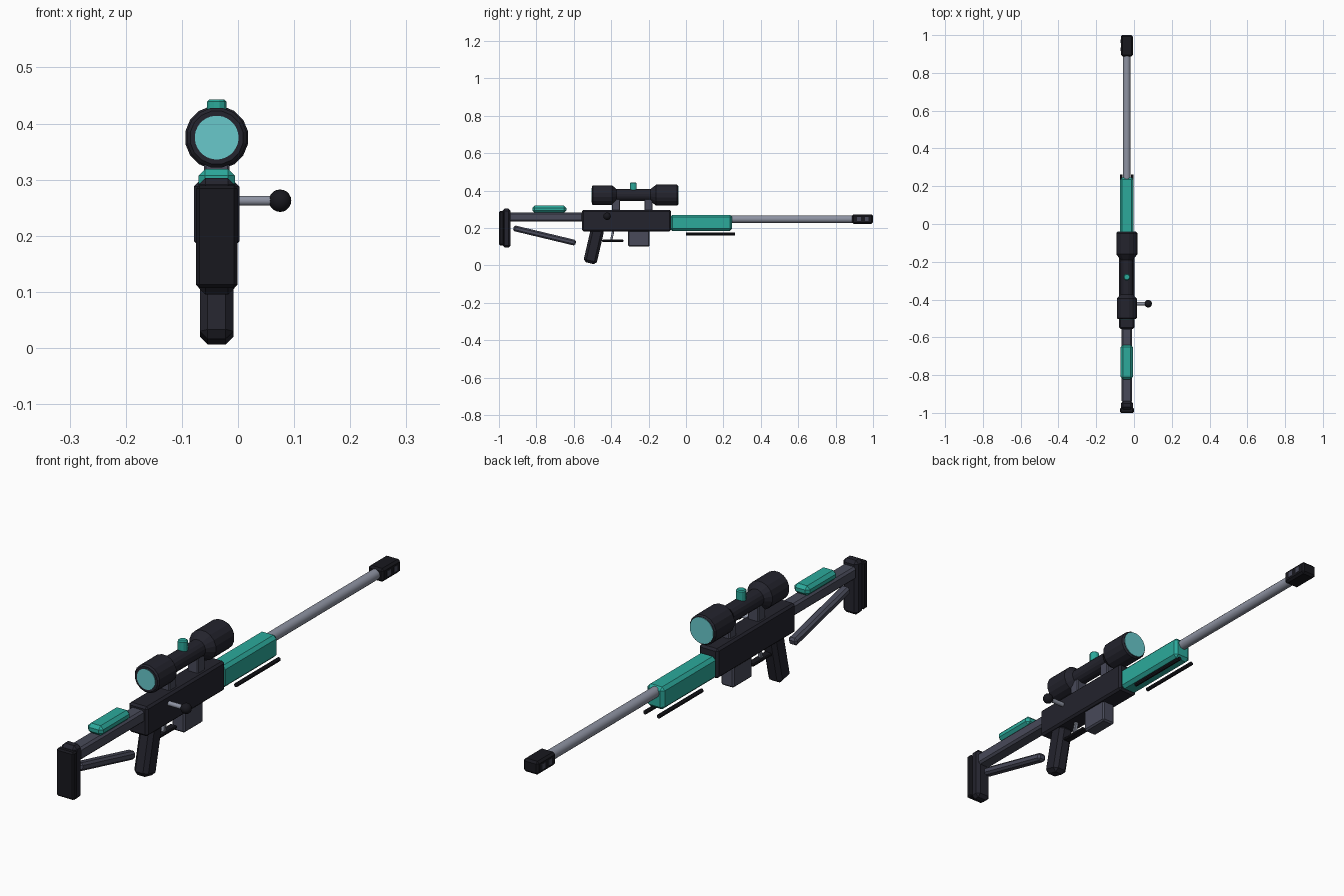
import bpy, bmesh, math
from mathutils import Vector, Matrix

cube = bpy.data.objects.get("Cube")
if cube:
    bpy.data.objects.remove(cube, do_unlink=True)

AXIS = -0.038  # centre line of the rifle


def material(name, r, g, b):
    m = bpy.data.materials.new(name)
    m.use_nodes = True
    m.diffuse_color = (r, g, b, 1)
    m.node_tree.nodes["Principled BSDF"].inputs["Base Color"].default_value = (r, g, b, 1)
    return m


CHARCOAL = material("charcoal", 0.017, 0.017, 0.026)
BLACK = material("black", 0.009, 0.009, 0.013)
SLATE = material("slate", 0.065, 0.068, 0.1)
STEEL = material("steel", 0.27, 0.29, 0.36)
TEAL = material("teal", 0.025, 0.4, 0.33)
GLASS = material("lens_cyan", 0.14, 0.58, 0.6)


def finish(name, bm, mat, bevel=0.0, segments=1, smooth=False):
    bmesh.ops.recalc_face_normals(bm, faces=bm.faces)
    mesh = bpy.data.meshes.new(name)
    bm.to_mesh(mesh)
    bm.free()
    mesh.materials.append(mat)
    ob = bpy.data.objects.new(name, mesh)
    bpy.context.collection.objects.link(ob)
    if bevel:
        mod = ob.modifiers.new("edge_bevel", "BEVEL")
        mod.width, mod.segments, mod.limit_method = bevel, segments, "ANGLE"
        mod.angle_limit = math.radians(40)
    if smooth:
        bpy.ops.object.select_all(action="DESELECT")
        ob.select_set(True)
        bpy.context.view_layer.objects.active = ob
        bpy.ops.object.shade_smooth_by_angle(angle=math.radians(35))
    return ob


def box(name, mat, ys, zs, width, bevel=0.0, x=AXIS, tilt=0.0, segments=1):
    """Box from its y and z ranges, tilted about x through its own centre."""
    bm = bmesh.new()
    centre = Vector((x, sum(ys) / 2, sum(zs) / 2))
    size = (width, ys[1] - ys[0], zs[1] - zs[0], 1)
    bmesh.ops.create_cube(bm, size=1, matrix=Matrix.Translation(centre)
                          @ Matrix.Rotation(math.radians(tilt), 4, "X") @ Matrix.Diagonal(size))
    return finish(name, bm, mat, bevel, segments)


def turned(name, mat, base, direction, profile, sides=16, bevel=0.0, smooth=False):
    """Lathe a (distance, radius) profile along a direction."""
    bm = bmesh.new()
    turn = Vector(direction).to_track_quat("Z", "Y")
    rings = []
    for d, r in profile:
        ring = []
        for i in range(sides):
            a = 2 * math.pi * (i + 0.5) / sides
            p = Vector((r * math.cos(a), r * math.sin(a), d))
            ring.append(bm.verts.new(Vector(base) + turn @ p))
        rings.append(ring)
    for a, b in zip(rings, rings[1:]):
        for i in range(sides):
            j = (i + 1) % sides
            bm.faces.new((a[i], a[j], b[j], b[i]))
    bm.faces.new(rings[0])
    bm.faces.new(rings[-1])
    return finish(name, bm, mat, bevel, smooth=smooth)


# Stock
box("butt_pad", BLACK, (-1.0, -0.972), (0.107, 0.29), 0.074, 0.006)
box("butt_plate", CHARCOAL, (-0.982, -0.937), (0.095, 0.303), 0.064, 0.012)
box("stock_beam", SLATE, (-0.945, -0.55), (0.235, 0.283), 0.056, 0.008)
box("cheek_rest", TEAL, (-0.822, -0.64), (0.281, 0.319), 0.065, 0.012)
box("lower_strut", SLATE, (-0.927, -0.585), (0.144, 0.175), 0.036, 0.008, tilt=-13.5)

# Receiver, grip and feed
box("receiver", CHARCOAL, (-0.556, -0.08), (0.182, 0.296), 0.081, 0.008)
box("grip", CHARCOAL, (-0.529, -0.457), (0.009, 0.2), 0.06, 0.014, tilt=-13)
box("magazine", SLATE, (-0.31, -0.195), (0.1, 0.19), 0.055, 0.006)
box("trigger", STEEL, (-0.4, -0.388), (0.132, 0.19), 0.014, 0.002, tilt=-12)
box("trigger_guard", BLACK, (-0.448, -0.334), (0.126, 0.137), 0.03, 0.003)

# Bolt handle
turned("bolt_rod", STEEL, (-0.01, -0.422, 0.2625), (1, 0, 0), [(0, 0.009), (0.075, 0.009)], 12, smooth=True)
bm = bmesh.new()
bmesh.ops.create_uvsphere(bm, u_segments=16, v_segments=10, radius=0.02,
                          matrix=Matrix.Translation((0.075, -0.422, 0.2625)))
finish("bolt_knob", bm, BLACK, smooth=True)

# Handguard with folded bipod legs
box("handguard", TEAL, (-0.085, 0.247), (0.184, 0.27), 0.073, 0.012)
for side, label in ((-1, "right"), (1, "left")):
    turned(label + "_bipod_leg", BLACK, (AXIS + side * 0.029, 0, 0.168), (0, 1, 0),
           [(0, 0.008), (0.262, 0.008)], 8)

# Barrel and muzzle brake with side ports
turned("barrel", STEEL, (AXIS, 0.22, 0.247), (0, 1, 0), [(0, 0.02), (0.7, 0.02)], 16, smooth=True)
box("muzzle_brake", BLACK, (0.888, 1.0), (0.222, 0.273), 0.064, 0.008)
for side, label in ((-1, "right"), (1, "left")):
    for n, y in enumerate((0.925, 0.967)):
        box(f"{label}_brake_port_{n + 1}", SLATE, (y - 0.01, y + 0.01), (0.237, 0.258), 0.004,
            x=AXIS + side * 0.0315)

# Scope
turned("scope_body", CHARCOAL, (AXIS, 0, 0.375), (0, 1, 0),
       [(-0.503, 0.048), (-0.497, 0.054), (-0.395, 0.054), (-0.372, 0.033), (-0.19, 0.033),
        (-0.16, 0.057), (-0.049, 0.057), (-0.042, 0.052)], 16)
turned("eyepiece_lens", GLASS, (AXIS, -0.5, 0.375), (0, -1, 0), [(0, 0.039), (0.005, 0.039)], 32)
turned("objective_lens", GLASS, (AXIS, -0.045, 0.375), (0, 1, 0), [(0, 0.05), (0.005, 0.05)], 32)
turned("scope_turret", TEAL, (AXIS, -0.281, 0.39), (0, 0, 1), [(0, 0.018), (0.053, 0.018)], 12, 0.004)
for label, y in (("rear", -0.374), ("front", -0.2)):
    box(label + "_scope_mount", SLATE, (y - 0.022, y + 0.022), (0.285, 0.36), 0.046, 0.004)
